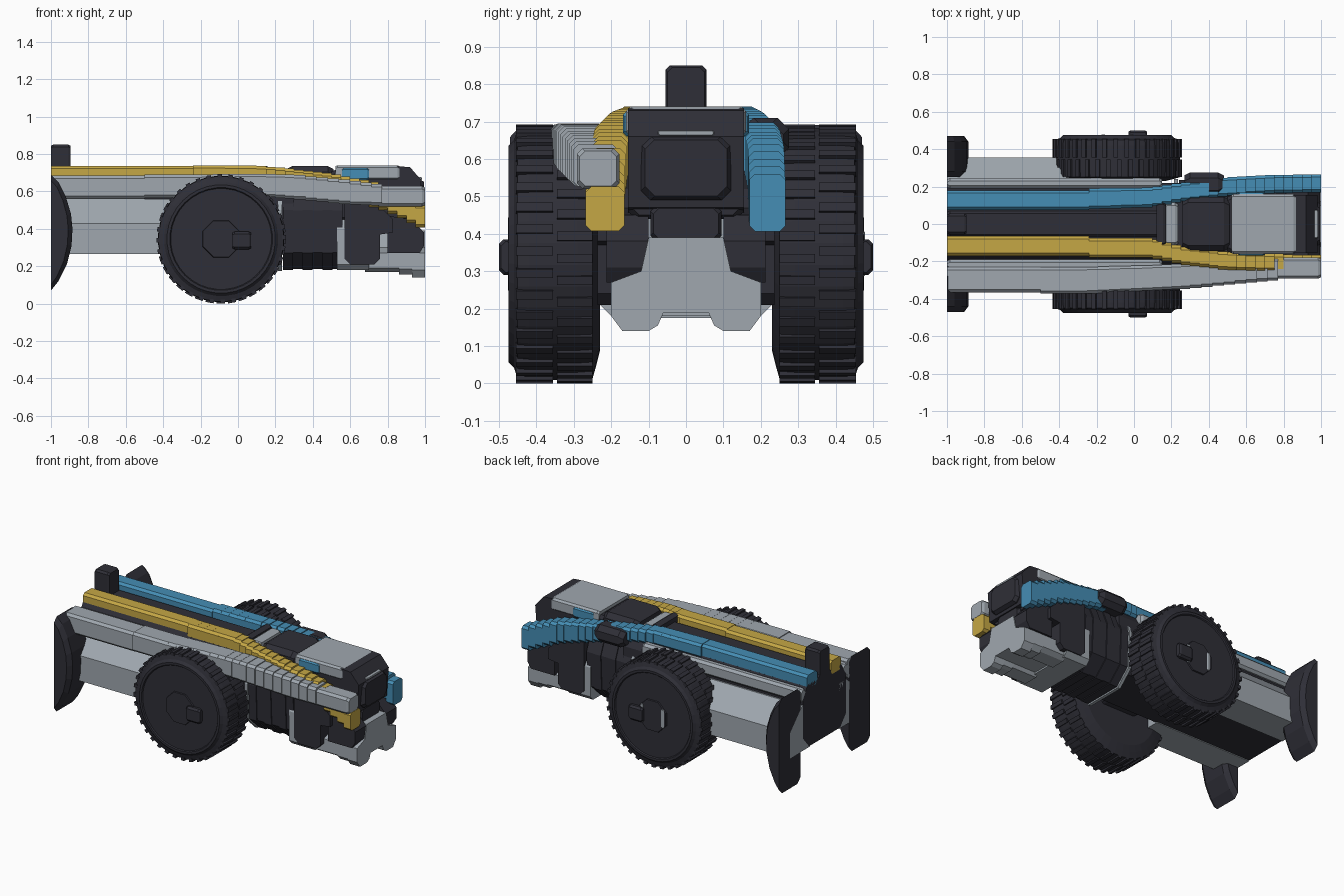
import bpy, bmesh, math
from mathutils import Vector

if "Cube" in bpy.data.objects:
    bpy.data.objects.remove(bpy.data.objects["Cube"])


def material(name, rgb):
    m = bpy.data.materials.new(name)
    m.diffuse_color = (*rgb, 1)
    m.use_nodes = True
    m.node_tree.nodes["Principled BSDF"].inputs["Base Color"].default_value = m.diffuse_color
    return m


DARK = material("charcoal", (0.028, 0.028, 0.038))
GREY = material("light grey", (0.35, 0.39, 0.43))
YELLOW = material("mustard", (0.56, 0.39, 0.06))
BLUE = material("sea blue", (0.06, 0.27, 0.46))


def finish(name, bm, mat):
    bmesh.ops.recalc_face_normals(bm, faces=bm.faces)
    me = bpy.data.meshes.new(name)
    bm.to_mesh(me)
    bm.free()
    me.materials.append(mat)
    ob = bpy.data.objects.new(name, me)
    bpy.context.collection.objects.link(ob)
    return ob


def loft(name, rings, mat, closed=False):
    """Join equal-length rings of points; cap the ends."""
    bm = bmesh.new()
    vs = [[bm.verts.new(p) for p in r] for r in rings]
    n = len(rings[0])
    for a, b in zip(vs, vs[1:]):
        for i in range(n):
            j = (i + 1) % n
            bm.faces.new((a[i], a[j], b[j], b[i]))
    bm.faces.new(vs[0])
    bm.faces.new(vs[-1])
    return finish(name, bm, mat)


def chamfered(y0, y1, z0, z1, c):
    return [(y0 + c, z0), (y1 - c, z0), (y1, z0 + c), (y1, z1 - c),
            (y1 - c, z1), (y0 + c, z1), (y0, z1 - c), (y0, z0 + c)]


def box(name, x0, x1, y0, y1, z0, z1, mat, c=0.015):
    """Block with every edge chamfered."""
    e = min(c, (x1 - x0) / 3)
    outer, inner = chamfered(y0, y1, z0, z1, c), chamfered(y0 + e / 2, y1 - e / 2, z0 + e / 2, z1 - e / 2, c)
    rings = [(x0, inner), (x0 + e, outer), (x1 - e, outer), (x1, inner)]
    return loft(name, [[(x, y, z) for y, z in r] for x, r in rings], mat)


def prism_x(name, x0, x1, profile, mat):
    return loft(name, [[(x, y, z) for y, z in profile] for x in (x0, x1)], mat)


def prism_y(name, y0, y1, profile, mat):
    return loft(name, [[(x, y, z) for x, z in profile] for y in (y0, y1)], mat)


def flip(profile, s):
    return [(y * s, z) for y, z in profile]


def stepped_beam(name, keys, mat, step=0.055, c=0.015):
    """Beam along x whose section (y0, y1, z0, z1) changes in small steps."""
    rings = []
    for a, b in zip(keys, keys[1:]):
        still = a[1:] == b[1:]
        n = 1 if still else max(1, round((b[0] - a[0]) / step))
        for i in range(n):
            t = (i + 0.5) / n
            sec = [u + (v - u) * t for u, v in zip(a[1:], b[1:])]
            for k in (i, i + 1):
                x = a[0] + (b[0] - a[0]) * k / n
                rings.append([(x, y, z) for y, z in chamfered(*sec, c)])
    return loft(name, rings, mat)


def disc(name, cx, cz, stations, mat, n=36):
    """Turned shape around a y axis; stations are (y, radius)."""
    rings = [[(cx + r * math.cos(2 * math.pi * (i + .5) / n), y,
               cz + r * math.sin(2 * math.pi * (i + .5) / n)) for i in range(n)]
             for y, r in stations]
    return loft(name, rings, mat)


# Central hull
prism_x("hull", -1, 0.3, [(-.16, .27), (.16, .27), (.22, .34), (.22, .60), (.17, .68),
                          (-.17, .68), (-.22, .60), (-.22, .34)], DARK)
box("deck", -1, 0.2, -0.07, 0.07, 0.62, 0.70, DARK)
box("tail_fin", -1, -0.895, -0.055, 0.055, 0.65, 0.85, DARK, 0.012)

for s, side in ((-1, "left"), (1, "right")):
    # Side tanks with a sloping upper face
    prism_x(side + "_tank", -1, -0.3,
            flip([(.15, .265), (.355, .265), (.355, .43), (.23, .56), (.15, .56)], s), GREY)
    box(side + "_rail", -1, 0.15, *sorted((s * .19, s * .245)), 0.58, 0.665, GREY)

    # Main wheel, with treads around the rim
    cx, cz = -0.09, 0.346
    disc(side + "_wheel", cx, cz, [(s * y, r) for y, r in (
        (.23, .26), (.24, .30), (.25, .335), (.29, .338), (.42, .338), (.45, .335),
        (.46, .305), (.475, .29), (.475, .275), (.468, .27))], DARK)
    bm = bmesh.new()
    for i in range(36):
        a = 2 * math.pi * i / 36
        u, t = Vector((math.cos(a), 0, math.sin(a))), Vector((-math.sin(a), 0, math.cos(a)))
        o = Vector((cx, 0, cz))
        for y0, y1, off in ((.25, .345, -.012), (.355, .455, .008)):
            v = [bm.verts.new(o + u * r + t * (off + w) + Vector((0, s * y, 0)))
                 for r in (.325, .346) for y in (y0, y1) for w in (-.012, .012)]
            for f in ((0, 1, 3, 2), (4, 5, 7, 6), (0, 1, 5, 4), (2, 3, 7, 6), (0, 2, 6, 4), (1, 3, 7, 5)):
                bm.faces.new([v[k] for k in f])
    finish(side + "_treads", bm, DARK)
    # Hub plate and cap
    disc(side + "_hub_plate", cx, cz, [(s * .46, .11), (s * .476, .105)], DARK, 8)
    if s > 0:
        for k in (-.085, .065):
            box("hub_slot", cx + k, cx + k + .02, .47, .479, cz - .06, cz + .06, GREY, .003)
    box(side + "_hub_cap", -0.03, 0.07, *sorted((s * .46, s * .50)), 0.29, 0.385, DARK, 0.012)
    box(side + "_axle", -0.2, 0.05, *sorted((s * .15, s * .25)), 0.3, 0.45, DARK)

    # Slice of the hind wheel
    outline = [(-1, .07), (-.96, .12), (-.915, .21), (-.89, .31), (-.885, .40),
               (-.893, .48), (-.92, .57), (-.96, .65), (-1, .69)]
    inner = [(-1 + (x + 1) * .8, .38 + (z - .38) * .9) for x, z in outline]
    loft(side + "_hind_wheel", [[(x, s * y, z) for x, z in p] for y, p in (
        (.25, inner), (.28, outline), (.44, outline), (.47, inner))], DARK)

    # Jaw cheeks and dark side panels
    prism_y(side + "_cheek", s * .10, s * .213,
            [(.80, .27), (.97, .27), (.995, .31), (.995, .38), (.93, .45), (.80, .47)], DARK)
    prism_y(side + "_side_panel", s * .15, s * .236,
            [(.60, .21), (.73, .21), (.76, .24), (.76, .37), (.83, .38), (.83, .45),
             (.76, .52), (.57, .56), (.57, .24)], DARK)
    # Painted side plate under the roof
    box(side + "_roof_plate", .555, .70, *sorted((s * .12, s * .168)), .66, .728, BLUE, .01)

# Upper beams running the full length
stepped_beam("yellow_beam", [
    (-1, -.17, -.065, .65, .737), (-.24, -.17, -.065, .65, .737), (-.24, -.18, -.075, .65, .74),
    (.1, -.18, -.075, .65, .738), (.25, -.215, -.12, .64, .725), (.5, -.245, -.15, .58, .695),
    (.75, -.252, -.16, .51, .645), (.85, -.262, -.165, .47, .58), (1, -.27, -.165, .395, .515)], YELLOW)
stepped_beam("blue_beam", [
    (-1, .075, .18, .65, .737), (-.24, .075, .18, .65, .737), (-.24, .08, .19, .65, .74),
    (.1, .09, .195, .65, .738), (.25, .12, .22, .64, .725), (.5, .15, .25, .58, .695),
    (.75, .165, .262, .51, .65), (1, .17, .266, .395, .55)], BLUE)
stepped_beam("grey_beam", [
    (-1, -.365, -.23, .56, .685), (-.5, -.365, -.23, .56, .685), (-.5, -.372, -.23, .565, .69),
    (-.25, -.372, -.23, .565, .69), (.1, -.355, -.22, .575, .695), (.3, -.345, -.21, .56, .69),
    (.6, -.315, -.19, .53, .66), (.77, -.30, -.18, .525, .635)], GREY)
box("grey_beam_tip", .74, 1, -.292, -.178, .52, .628, GREY)

# Banded barrel behind the head
barrel = [(-.13, .18), (.13, .18), (.225, .27), (.235, .50), (.17, .66), (-.17, .66), (-.235, .50), (-.225, .27)]
for i in range(6):
    k = 1 - .025 * (i % 2)
    prism_x("barrel_band", .24 + i * .053, .24 + (i + 1) * .053,
            [(y * k, .42 + (z - .42) * k) for y, z in barrel], DARK)
prism_x("barrel_ring", .215, .235, [(y * 1.02, .42 + (z - .42) * 1.02) for y, z in barrel], GREY)
box("neck_block", .12, .17, -.12, .12, .64, .735, DARK)
box("neck_strip", .165, .235, -.115, .115, .64, .722, GREY)
box("neck_cover", .26, .51, -.145, .145, .62, .735, DARK, .03)
box("shoulder_cap", .27, .48, .15, .275, .60, .71, DARK, .03)

# Head
box("head", .50, .94, -.155, .155, .44, .715, DARK, .02)
box("roof", .52, .865, -.16, .16, .66, .74, GREY, .012)
prism_y("brow", -.155, .155, [(.85, .45), (.965, .47), (.98, .66), (.92, .73), (.85, .735)], DARK)
box("face_plate", .93, .995, -.12, .12, .49, .662, DARK, .025)
box("face_strip", .93, .983, -.075, .075, .662, .676, GREY, .004)
box("mouth", .80, .96, -.095, .095, .38, .475, DARK)

# Jaw with a notched underside
jaw_rear = [(-.20, .18), (.20, .18), (.23, .21), (.23, .40), (.20, .45), (-.20, .45), (-.23, .40), (-.23, .21)]
prism_x("jaw_rear", .53, .70, jaw_rear, GREY)
for x0, x1, lift in ((.68, .86, .03), (.86, .93, .015), (.93, 1, 0)):
    half = [(.06, .19), (.075, .155 + lift / 2), (.10, .14 + lift), (.17, .14 + lift),
            (.20, .18 + lift / 3), (.20, .27), (.12, .30), (.10, .39)]
    prism_x("jaw", x0, x1, half + flip(half, -1)[::-1], GREY)
